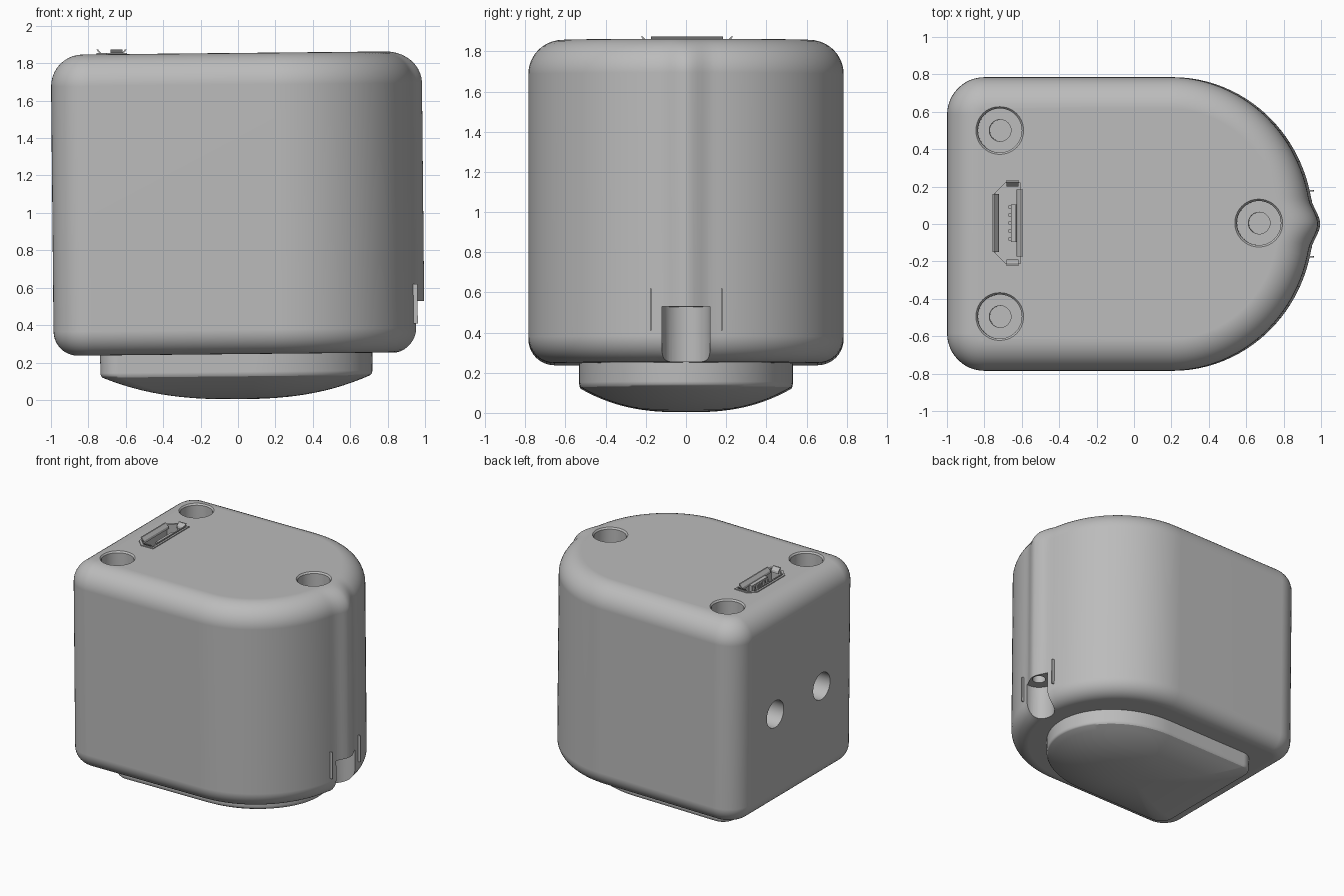
import bpy, bmesh, math
from mathutils import Matrix, Vector

default = bpy.data.objects.get("Cube")
if default:
    bpy.data.objects.remove(default, do_unlink=True)

grey = bpy.data.materials.new("plain grey")
grey.use_nodes = True
COLOUR = (0.5, 0.5, 0.5, 1)
grey.diffuse_color = COLOUR
grey.node_tree.nodes["Principled BSDF"].inputs["Base Color"].default_value = COLOUR

# The whole unit leans very slightly about its middle
PIVOT = Matrix.Translation((0, 0, 1.05))
TILT = PIVOT @ Matrix.Rotation(-0.01, 4, 'Y') @ PIVOT.inverted()


def finish(name, bm, matrix=Matrix()):
    bmesh.ops.recalc_face_normals(bm, faces=bm.faces)
    bm.transform(TILT @ matrix)
    mesh = bpy.data.meshes.new(name)
    bm.to_mesh(mesh)
    bm.free()
    mesh.materials.append(grey)
    ob = bpy.data.objects.new(name, mesh)
    bpy.context.collection.objects.link(ob)
    return ob


def loft(name, rings, matrix=Matrix()):
    """Skin a stack of matching closed rings and cap both ends."""
    bm = bmesh.new()
    rows = [[bm.verts.new(p) for p in ring] for ring in rings]
    n = len(rows[0])
    for a, b in zip(rows, rows[1:]):
        for i in range(n):
            j = (i + 1) % n
            bm.faces.new((a[i], a[j], b[j], b[i]))
    bm.faces.new(rows[0])
    bm.faces.new(rows[-1])
    return finish(name, bm, matrix)


def turned(name, profile, matrix, n=40):
    """Solid of revolution from (radius, height) pairs."""
    angles = [2 * math.pi * i / n for i in range(n)]
    return loft(name, [[(r * math.cos(a), r * math.sin(a), h) for a in angles]
                       for r, h in profile], matrix)


def outline(left, half, corner, centre, reach, bump=0.0):
    """Footprint: square left end, rounded right end with an optional ridge."""
    pts = []
    n = 64
    for i in range(n + 1):
        t = 2 * i / n - 1
        a = math.copysign(abs(t) ** 1.3, t) * math.pi / 2
        x, y = centre + reach * math.cos(a), half * math.sin(a)
        if abs(y) < 0.14:
            x += bump * (0.5 + 0.5 * math.cos(math.pi * y / 0.14))
        pts.append((x, y))
    for sy, start in ((1, 90), (-1, 180)):
        for i in range(13):
            a = math.radians(start + 90 * i / 12)
            pts.append((left + corner + corner * math.cos(a),
                        sy * (half - corner) + corner * math.sin(a)))
    return pts


def body_ring(inset, z):
    pts = outline(-0.993 + inset, 0.785 - inset, 0.2 - inset, 0.2, 0.752 - inset,
                  0.038 * (1 - 0.6 * inset / 0.17))
    return [(x, y, z) for x, y in pts]


def fillet(radius, z, direction, steps=10):
    """Rings that roll from the side wall over to a flat end."""
    rings = []
    for i in range(steps + 1):
        a = math.pi / 2 * i / steps
        rings.append(body_ring(radius * (1 - math.cos(a)),
                               z - direction * radius * (1 - math.sin(a))))
    return rings


# Main housing
BOTTOM, TOP = 0.245, 1.855
body = loft("housing", fillet(0.13, BOTTOM, -1)[::-1] + fillet(0.17, TOP, 1))


# Connector outline: one long side has clipped corners
def port_ring(grow, z):
    pts = [(-0.735, -0.155), (-0.735, 0.165), (-0.68, 0.22),
           (-0.6, 0.22), (-0.6, -0.21), (-0.68, -0.21)]
    mid = Vector((-0.665, 0.005))
    return [(x + math.copysign(grow, x - mid.x), y + math.copysign(grow, y - mid.y), z)
            for x, y in pts]


# Cutters: stepped screw wells, side holes, cable notch, connector opening
cutters = []
well = [(0.128, 0.1), (0.128, 0.0), (0.118, -0.012), (0.118, -0.25), (0.058, -0.25), (0.058, -0.6)]
for x, y in ((-0.71, 0.5), (-0.71, -0.495), (0.675, 0.005)):
    cutters.append(turned("screw_well_cutter", well, Matrix.Translation((x, y, TOP))))
for y in (-0.295, 0.29):
    m = Matrix.Translation((-1.1, y, 0.99)) @ Matrix.Rotation(math.pi / 2, 4, 'Y')
    cutters.append(turned("side_hole_cutter", [(0.107, 0), (0.107, 0.4)], m))
cutters.append(turned("cable_notch_cutter", [(0.12, 0), (0.12, 0.42), (0.05, 0.42), (0.05, 0.7)],
                      Matrix.Translation((0.93, 0, 0.1))))
cutters.append(loft("port_cutter", [port_ring(-0.006, 1.6), port_ring(-0.006, 2.0)]))
for c in cutters:
    mod = body.modifiers.new("cut", 'BOOLEAN')
    mod.operation = 'DIFFERENCE'
    mod.solver = 'EXACT'
    mod.object = c
bpy.context.view_layer.update()
cut_mesh = bpy.data.meshes.new_from_object(
    body.evaluated_get(bpy.context.evaluated_depsgraph_get()))
body.modifiers.clear()
body.data = cut_mesh
for c in cutters:
    bpy.data.objects.remove(c, do_unlink=True)

# Domed foot pad underneath
def foot_ring(scale, z):
    return [(x * scale, y * scale, z)
            for x, y in outline(-0.745, 0.532, 0.1, 0.08, 0.63)]


foot_rings = [foot_ring(max(i / 14, 0.01) * 0.985, 0.004 + 0.122 * (i / 14) ** 2.5)
              for i in range(15)]
foot = loft("foot_pad", foot_rings + [foot_ring(0.996, 0.136), foot_ring(1, 0.15),
                                      foot_ring(1, 0.3)])

# Connector shell: a thin-walled cup standing just proud of the top
shell = loft("port_shell", [port_ring(0, 1.65), port_ring(0, 1.862),
                            port_ring(-0.014, 1.862), port_ring(-0.014, 1.68)])


def box(name, low, high):
    def ring(z):
        return [(low[0], low[1], z), (high[0], low[1], z), (high[0], high[1], z), (low[0], high[1], z)]
    return loft(name, [ring(low[2]), ring(high[2])])


# Flared lips on the four sides of the connector
def lip(name, centre, half_length, outward):
    out = Vector(outward)
    along = Vector((-out.y, out.x, 0))
    rings = []
    for z, shift in ((1.84, -0.01), (1.856, -0.006), (1.88, 0.014)):
        p = Vector((centre[0], centre[1], z)) + out * shift
        rings.append([p - along * half_length, p + along * half_length,
                      p + along * half_length - out * 0.01,
                      p - along * half_length - out * 0.01])
    loft(name, rings)


lip("port_lip_outer", (-0.735, 0.005), 0.155, (-1, 0, 0))
lip("port_lip_inner", (-0.6, 0.005), 0.18, (1, 0, 0))
lip("port_lip_back", (-0.642, 0.22), 0.032, (0, 1, 0))
lip("port_lip_front", (-0.642, -0.21), 0.032, (0, -1, 0))

# Contact tongue inside the connector
box("port_tongue", (-0.65, -0.095, 1.66), (-0.622, 0.105, 1.85))
for i in range(5):
    y = -0.08 + i * 0.0425
    box("port_contact", (-0.662, y - 0.008, 1.66), (-0.65, y + 0.008, 1.84))

# Thin fins either side of the cable notch
for y in (-0.175, 0.178):
    box("notch_fin", (0.9, y - 0.004, 0.4), (0.955, y + 0.004, 0.61))

# Smooth the rounded parts, keeping rims crisp
for ob in (body, foot):
    bpy.ops.object.select_all(action='DESELECT')
    ob.select_set(True)
    bpy.context.view_layer.objects.active = ob
    bpy.ops.object.shade_smooth_by_angle(angle=math.radians(30))
    weighted = ob.modifiers.new("even_shading", 'WEIGHTED_NORMAL')
    weighted.keep_sharp = True
